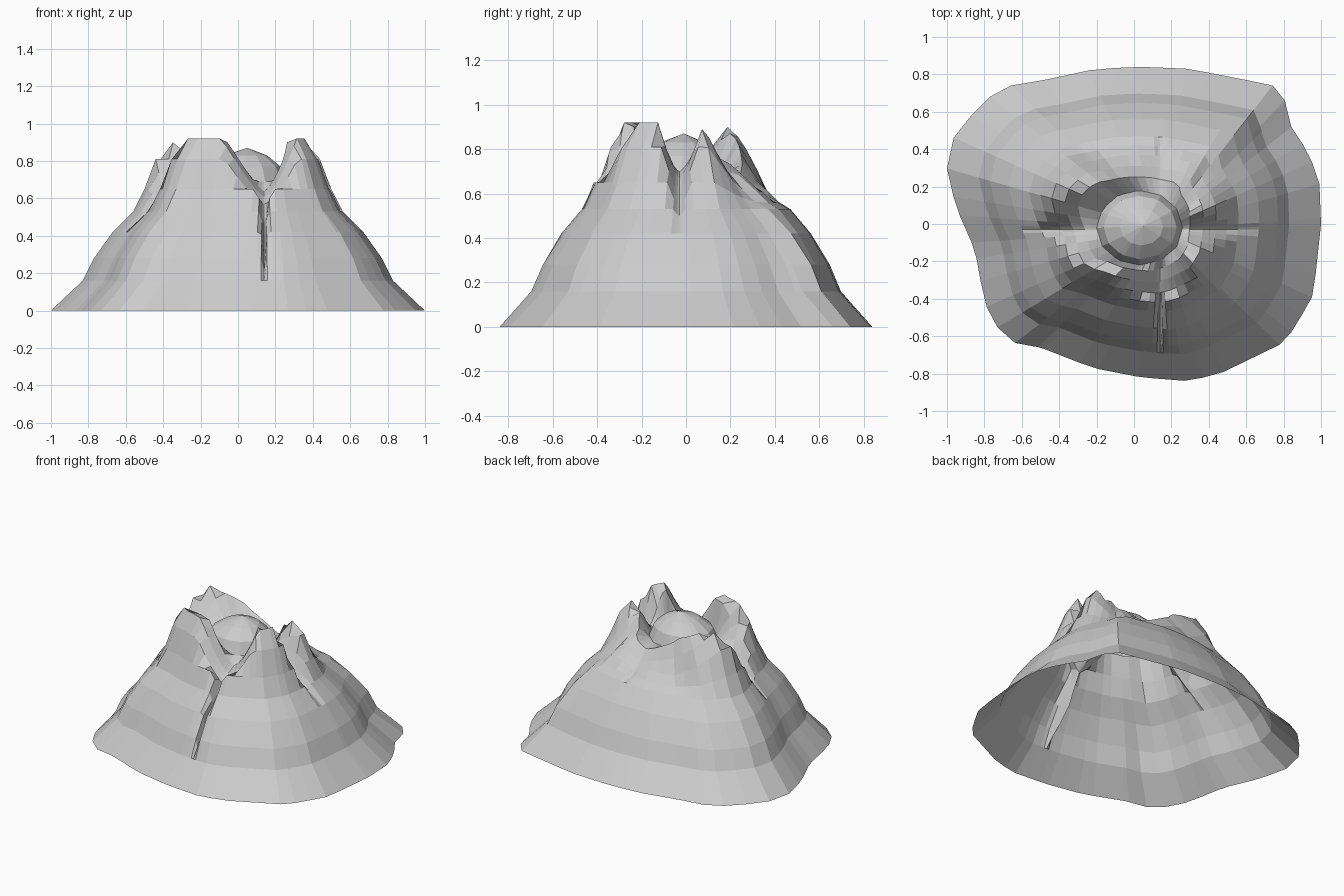
import bpy, bmesh, math
from mathutils import Vector

if "Cube" in bpy.data.objects:
    bpy.data.objects.remove(bpy.data.objects["Cube"])

# Foot outline seen from above
OUTLINE = [(.29, -.84), (.04, -.82), (-.22, -.77), (-.5, -.66), (-.6, -.65), (-.7, -.61),
           (-.8, -.42), (-.85, -.14), (-.93, .04), (-1, .25), (-1, .4), (-.93, .52), (-.72, .73),
           (-.48, .77), (-.2, .83), (.04, .84), (.29, .83), (.6, .77), (.79, .73),
           (.84, .52), (.92, .4), (.99, .25), (1, 0), (.97, -.28), (.95, -.4),
           (.81, -.63), (.46, -.8)]
HUB = Vector((.14, -.03))          # the four gullies all run towards this point

# Slope rings: outline scale, height, lowering at the back
RINGS = [(1, 0, 0), (.83, .16, 0), (.77, .28, 0), (.67, .42, 0), (.56, .53, .0),
         (.5, .65, .09), (.44, .81, .20), (.37, .92, .23), (.30, .90, .1)]
PEAKS = [.89, .90, .93, .93]       # back right, back left, front left, front right

# Gullies per quarter turn: {ring: (floor height, half width in degrees)}
GULLIES = [
    {4: (.50, 4), 5: (.54, 9), 6: (.60, 15), 7: (.67, 24), 8: (.70, 40)},
    {5: (.54, 4), 6: (.57, 14), 7: (.62, 33), 8: (.68, 43)},
    {4: (.50, 2), 5: (.54, 5), 6: (.59, 12), 7: (.65, 22), 8: (.68, 30)},
    {2: (.21, 1.6), 3: (.28, 1.6), 4: (.37, 2), 5: (.47, 5), 6: (.57, 34), 7: (.61, 42), 8: (.64, 44)},
]
OFFSETS = [-44, -38, -31, -24, -16, -9, -4, -1.5, 0, 1.5, 4, 9, 16, 24, 31, 38, 44]


def hit(poly, deg):
    """Point where a ray from the hub crosses a closed outline."""
    d = Vector((math.cos(math.radians(deg)), math.sin(math.radians(deg))))
    for a, b in zip(poly, poly[1:] + poly[:1]):
        e, w = b - a, a - HUB
        den = d.cross(e)
        if abs(den) < 1e-9:
            continue
        t, u = w.cross(e) / den, w.cross(d) / den
        if t > 0 and -1e-6 <= u <= 1 + 1e-6:
            return HUB + d * t
    return HUB + d * .1


def height(ring, quarter, off):
    deg = quarter * 90 + off
    _, z, lower = RINGS[ring]
    z -= lower * max(0, min(1, (math.sin(math.radians(deg)) - .4) / .4))
    z = min(z, PEAKS[int(deg % 360 // 90)])
    if ring in GULLIES[quarter]:
        floor, half = GULLIES[quarter][ring]
        if abs(off) < half:                       # sloping gully wall
            z = min(z, floor + (z - floor) * (abs(off) / half) ** 1.4)
    return z


bm = bmesh.new()
columns = [(q, o) for q in range(4) for o in OFFSETS]
loops = []

# Outer slopes, peaks and gullies
for i, (s, _, _) in enumerate(RINGS):
    poly = [Vector(p) * s for p in OUTLINE]
    loops.append([bm.verts.new((*hit(poly, q * 90 + o), height(i, q, o))) for q, o in columns])

# Crater moat and low central dome
top = Vector((.05, -.01))
moat = [Vector((.03 + .23 * math.cos(k * math.pi / 6), -.02 + .2 * math.sin(k * math.pi / 6)))
        for k in range(12)]
for f, z in [(1, .69), (.85, .77), (.5, .83)]:
    loops.append([bm.verts.new((*top.lerp(hit(moat, q * 90 + o), f), z)) for q, o in columns])
tip = bm.verts.new((*top, .87))

n = len(columns)
for a, b in zip(loops, loops[1:]):
    for j in range(n):
        k = (j + 1) % n
        bm.faces.new((a[j], a[k], b[k], b[j]))
for j in range(n):
    bm.faces.new((loops[-1][j], loops[-1][(j + 1) % n], tip))

mesh = bpy.data.meshes.new("mountain")
bm.to_mesh(mesh)
bm.free()
bpy.context.collection.objects.link(bpy.data.objects.new("mountain", mesh))
